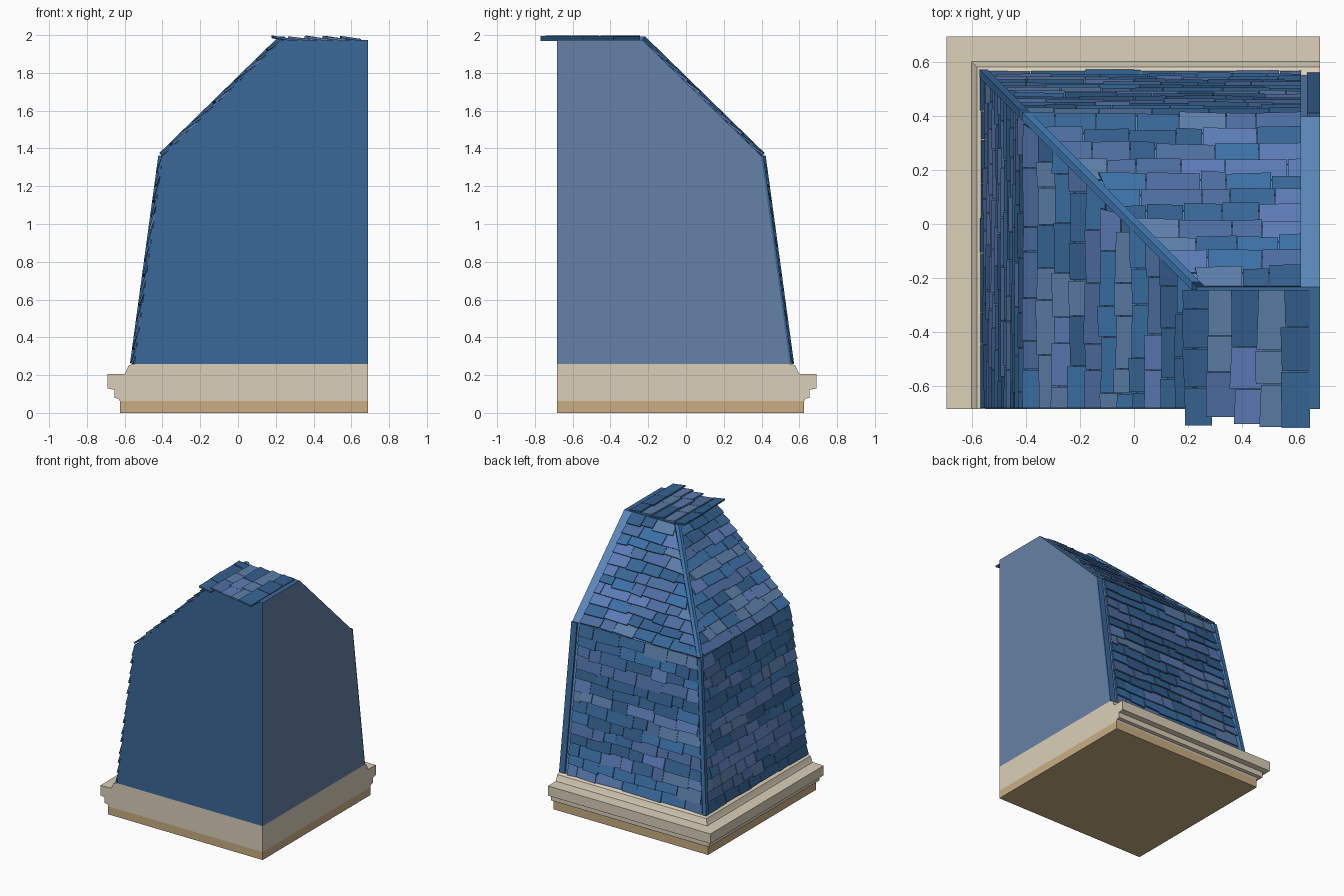
import bpy, bmesh, random
from math import hypot

if "Cube" in bpy.data.objects:
    bpy.data.objects.remove(bpy.data.objects["Cube"])

random.seed(4)
CX, CY = 0.688, -0.683            # flat cut sides of the corner piece


def material(name, rgb):
    m = bpy.data.materials.new(name)
    m.diffuse_color = [(c / 255) ** 2.2 for c in rgb] + [1]
    m.use_nodes = True
    m.node_tree.nodes["Principled BSDF"].inputs["Base Color"].default_value = m.diffuse_color
    return m


STONE = material("pale_stone", (217, 206, 184))
SAND = material("sand_stone", (200, 172, 130))
BLUE = material("roof_blue", (60, 104, 152))
GREY = material("roof_grey_blue", (101, 128, 164))
LIGHT = material("roof_light_blue", (92, 135, 185))
SLATES = [material("slate_%d" % i, c) for i, c in enumerate([
    (58, 102, 148), (62, 112, 165), (78, 108, 158), (92, 122, 180),
    (92, 124, 166), (54, 94, 138)])]


def finish(name, bm, mats):
    bmesh.ops.recalc_face_normals(bm, faces=bm.faces[:])
    me = bpy.data.meshes.new(name)
    bm.to_mesh(me)
    bm.free()
    for m in mats:
        me.materials.append(m)
    ob = bpy.data.objects.new(name, me)
    bpy.context.collection.objects.link(ob)
    return ob


def stacked_corner(name, profile, mats, side_mats=(0, 0, 0, 0)):
    """Square rings that share the two cut sides; profile is (reach, z)."""
    bm = bmesh.new()
    rings = [[bm.verts.new(p) for p in
              ((-a, CY, z), (CX, CY, z), (CX, a, z), (-a, a, z))] for a, z in profile]
    for lo, hi in zip(rings, rings[1:]):
        for i in range(4):
            j = (i + 1) % 4
            bm.faces.new((lo[i], lo[j], hi[j], hi[i])).material_index = side_mats[i]
    bm.faces.new(rings[0][::-1])
    bm.faces.new(rings[-1])
    return finish(name, bm, mats)


# Base, moulded cornice and roof core
stacked_corner("base_slab", [(0.625, 0), (0.625, 0.062)], [SAND])
stacked_corner("cornice", [(0.625, 0.062), (0.632, 0.075), (0.655, 0.08), (0.655, 0.122),
                           (0.692, 0.13), (0.692, 0.205), (0.60, 0.207), (0.592, 0.222),
                           (0.58, 0.25), (0.555, 0.26)], [STONE])
ROOF = [(0.548, 0.26), (0.398, 1.36), (-0.232, 1.975)]
stacked_corner("roof_core", ROOF, [BLUE, GREY, LIGHT], (0, 1, 2, 0))


def box(bm, pts, mat):
    """Eight points: inner four then outer four."""
    v = [bm.verts.new(p) for p in pts]
    for f in ((0, 1, 2, 3), (4, 5, 6, 7), (0, 1, 5, 4), (1, 2, 6, 5), (2, 3, 7, 6), (3, 0, 4, 7)):
        bm.faces.new([v[i] for i in f]).material_index = mat


class Slope:
    """One roof plane; u runs away from the hip, s up the slope, h outwards."""
    def __init__(self, p, q, left):
        self.p, self.left = p, left
        self.len = hypot(q[0] - p[0], q[1] - p[1])
        self.d = ((q[0] - p[0]) / self.len, (q[1] - p[1]) / self.len)

    def at(self, u, s, h, hip_gap=None):
        a = self.p[0] + self.d[0] * s + self.d[1] * h
        z = self.p[1] + self.d[1] * s - self.d[0] * h
        u = -a + hip_gap if hip_gap is not None else max(u, -a + 0.012)
        return (-a, -u, z) if self.left else (u, a, z)

    def hip(self, s):
        return -(self.p[0] + self.d[0] * s)


class Flat:
    """Top plane: rows climb along +x."""
    len = 0.47

    def at(self, u, s, h):
        return (0.18 + s, u, 1.975 + h)

    def hip(self, s):
        return CY - 0.008


def shingles(name, plane, u_end, rows, wmin, wmax):
    bm = bmesh.new()
    pitch = plane.len / rows
    for r in range(rows):
        s = r * pitch
        u = plane.hip(s) - random.uniform(0, 0.1)
        k = random.randrange(6)
        while u < u_end - 0.01:
            w = random.uniform(wmin, wmax)
            e = u + w
            if u_end - e < 0.05:
                e = u_end
            s0 = max(0, s + random.uniform(-0.014, 0.008))
            s1 = min(s + pitch * 1.15, plane.len)
            lift = random.uniform(0.016, 0.023)
            skew = random.uniform(-0.004, 0.004)
            if random.random() < 0.55:
                k = random.randrange(6)
            # tiles wholly beyond the hip are skipped
            if e > plane.hip(s1) + 0.02:
                quad = ((u, s0 + skew, lift), (e - 0.003, s0 - skew, lift),
                        (e - 0.003, s1, 0.005), (u, s1, 0.005))
                box(bm, [plane.at(a, b, h - 0.012) for a, b, h in quad]
                    + [plane.at(a, b, h) for a, b, h in quad], k)
            u = e
    finish(name, bm, SLATES)


# Shingled slopes with folded hip strips; the left side mirrors the back
for left, side, u_end in ((False, "back", 0.62), (True, "left", -CY)):
    for part, p, q, rows in (("lower", ROOF[0], ROOF[1], 14), ("upper", ROOF[1], ROOF[2], 11)):
        sl = Slope(p, q, left)
        shingles("%s_%s_shingles" % (side, part), sl, u_end, rows, 0.09, 0.23)
        bm = bmesh.new()
        ends = ((0, 0), (0.03, 0), (0.03, sl.len), (0, sl.len))
        box(bm, [sl.at(0, s, h, g) for h in (0.0, 0.024) for g, s in ends], 0)
        finish("%s_%s_hip_strip" % (side, part), bm, [SLATES[1]])

# Edge strip beside the right-hand cut
edge = Slope(ROOF[0], ROOF[1], False)
bm = bmesh.new()
box(bm, [edge.at(u, s, h) for h in (0.0, 0.012)
         for u, s in ((0.64, 0), (CX, 0), (CX, edge.len), (0.64, edge.len))], 0)
finish("right_edge_strip", bm, [BLUE])

# Flat top shingles
shingles("top_shingles", Flat(), -0.24, 5, 0.12, 0.23)
